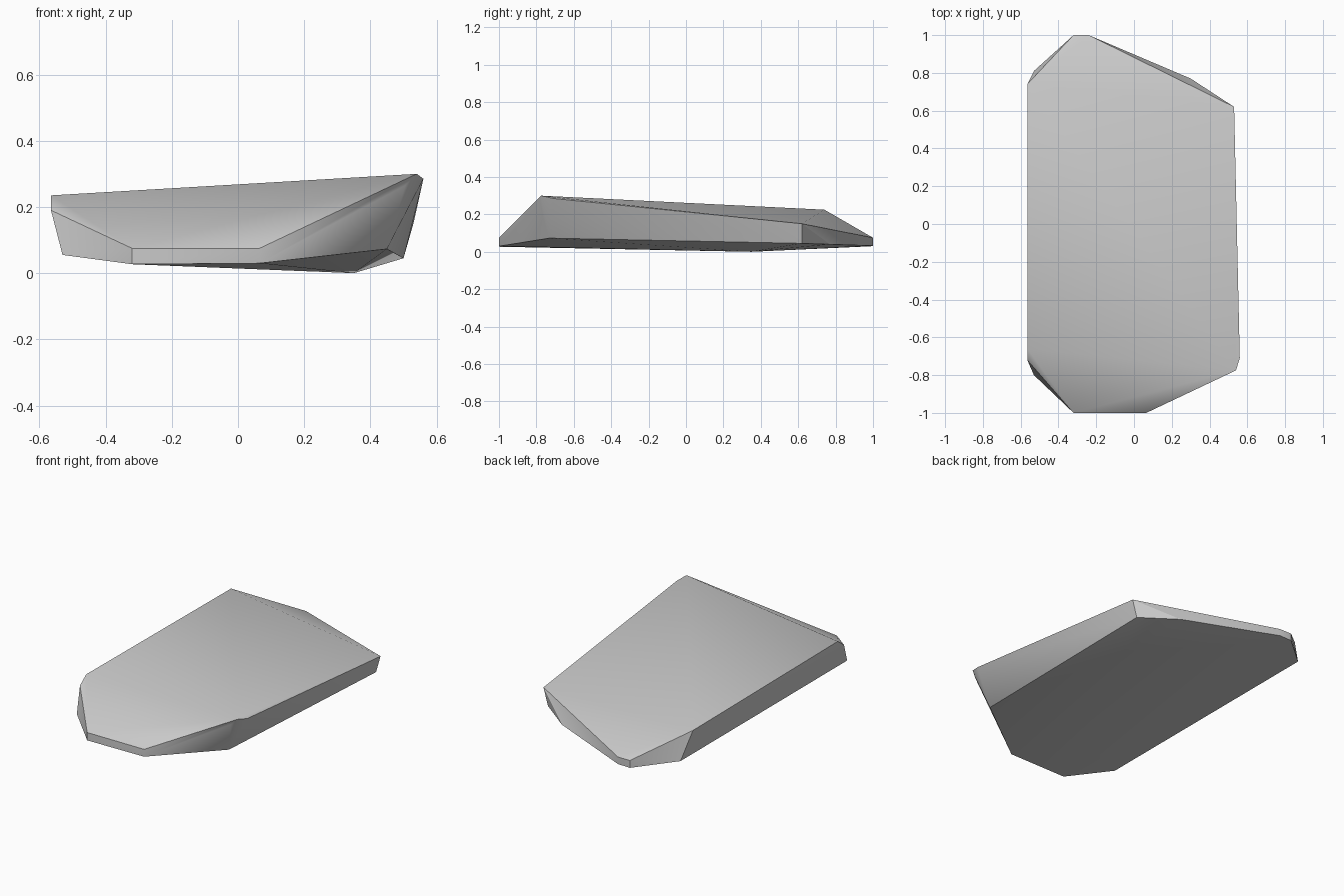
import bpy, bmesh, math
from mathutils import Vector

cube = bpy.data.objects.get("Cube")
if cube:
    bpy.data.objects.remove(cube, do_unlink=True)

stone = bpy.data.materials.new("stone_grey")
stone.use_nodes = True
grey = (0.6, 0.6, 0.6, 1)
stone.diffuse_color = grey
stone.node_tree.nodes["Principled BSDF"].inputs["Base Color"].default_value = grey

# upper rim of the slab, counter-clockwise from the front
top_rim = [(-.32, -1, .075), (.065, -1, .075), (.505, -.79, .265), (.54, -.775, .3),
           (.56, -.71, .285), (.53, .62, .15), (-.24, 1, .075), (-.32, 1, .075),
           (-.565, .74, .225), (-.565, -.66, .235), (-.565, -.72, .19)]
# underside outline and its lowest point
base_rim = [(-.32, -1, .027), (.065, -1, .03), (.45, -.73, .073), (.5, .62, .045),
            (.3, .77, .04), (-.24, 1, .032), (-.32, 1, .03), (-.53, .81, .055),
            (-.53, -.8, .055), (.35, .35, 0)]

# chipped stone: convex solid around both rims
bm = bmesh.new()
for p in top_rim + base_rim:
    bm.verts.new(Vector(p))
hull = bmesh.ops.convex_hull(bm, input=bm.verts)
spare = {g for g in hull["geom_interior"] + hull["geom_unused"]
         if isinstance(g, bmesh.types.BMVert)}
bmesh.ops.delete(bm, geom=list(spare), context='VERTS')
bmesh.ops.recalc_face_normals(bm, faces=bm.faces)

mesh = bpy.data.meshes.new("stone_slab")
bm.to_mesh(mesh)
bm.free()
mesh.materials.append(stone)
slab = bpy.data.objects.new("stone_slab", mesh)
bpy.context.collection.objects.link(slab)

# soft broad faces, crisp chipped edges
for o in bpy.context.selected_objects:
    o.select_set(False)
slab.select_set(True)
bpy.context.view_layer.objects.active = slab
bpy.ops.object.shade_smooth_by_angle(angle=math.radians(33))
